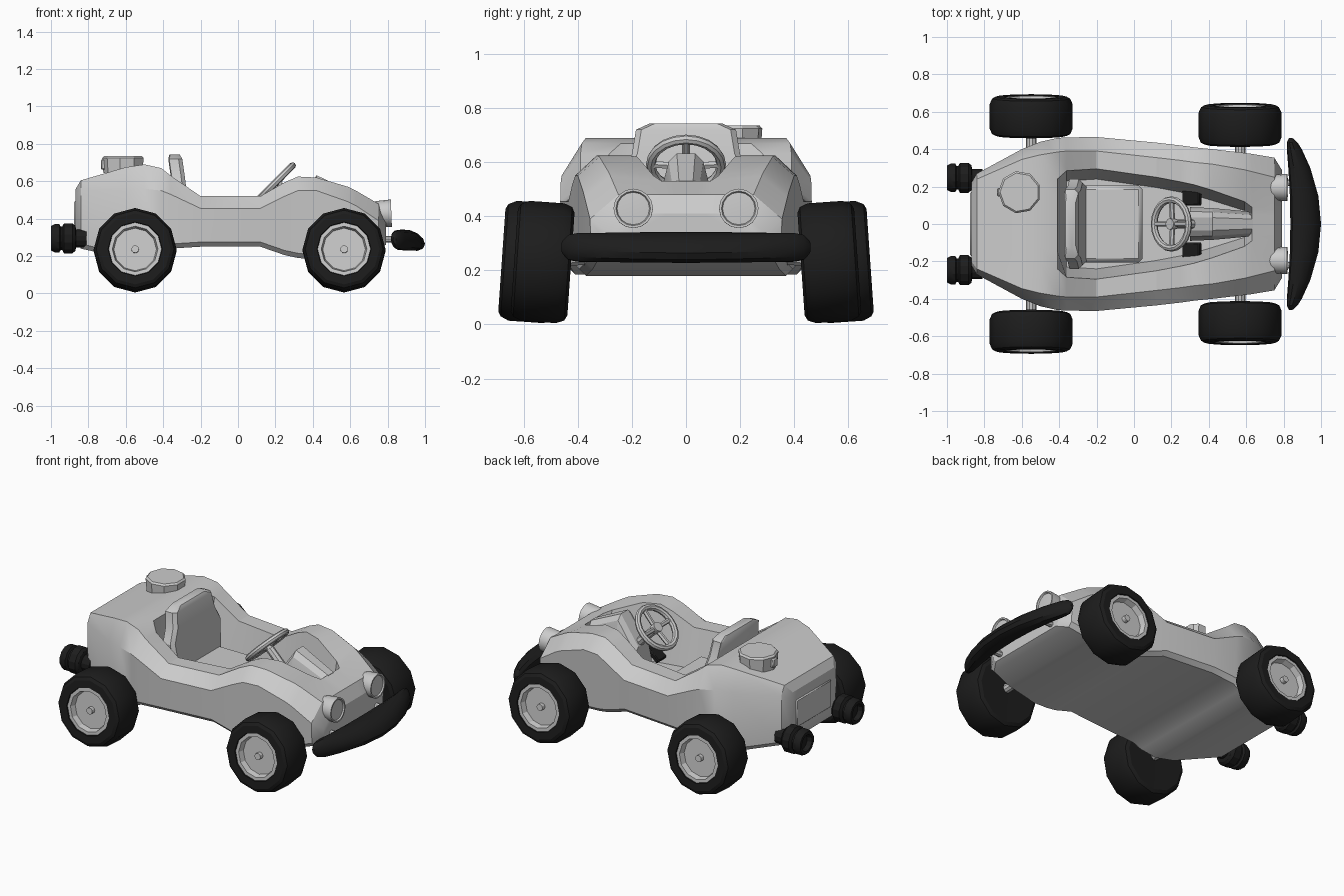
import bpy, bmesh
from math import pi, cos, sin, radians
from mathutils import Vector, Matrix

if "Cube" in bpy.data.objects:
    bpy.data.objects.remove(bpy.data.objects["Cube"])

dark = bpy.data.materials.new("black_rubber")
dark.diffuse_color = (0.012, 0.012, 0.012, 1)
dark.use_nodes = True
dark.node_tree.nodes["Principled BSDF"].inputs["Base Color"].default_value = dark.diffuse_color


def finish(name, bm, mat=None, bevel=0):
    bmesh.ops.remove_doubles(bm, verts=bm.verts, dist=1e-5)
    bmesh.ops.recalc_face_normals(bm, faces=bm.faces)
    me = bpy.data.meshes.new(name)
    bm.to_mesh(me)
    bm.free()
    ob = bpy.data.objects.new(name, me)
    bpy.context.collection.objects.link(ob)
    if mat:
        me.materials.append(mat)
    if bevel:
        b = ob.modifiers.new("bevel", 'BEVEL')
        b.width, b.segments = bevel, 1
    return ob


def loft(name, rings, mat=None, bevel=0):
    """Skin closed rings of equal point count and cap both ends."""
    bm = bmesh.new()
    vs = [[bm.verts.new(p) for p in r] for r in rings]
    n = len(vs[0])
    for a, b in zip(vs, vs[1:]):
        for i in range(n):
            bm.faces.new((a[i], a[(i + 1) % n], b[(i + 1) % n], b[i]))
    bm.faces.new(vs[0])
    bm.faces.new(vs[-1])
    return finish(name, bm, mat, bevel)


def lathe(name, profile, n, loc, axis, mat=None, phase=0.0):
    """Revolve (radius, height) points around an axis placed at loc."""
    bm = bmesh.new()
    m = Matrix.Translation(loc) @ Vector(axis).to_track_quat('Z', 'Y').to_matrix().to_4x4()
    vs = [[bm.verts.new(m @ Vector((r * cos(2 * pi * i / n + phase), r * sin(2 * pi * i / n + phase), h)))
           for i in range(n)] if r else [bm.verts.new(m @ Vector((0, 0, h)))] for r, h in profile]
    for a, b in zip(vs, vs[1:]):
        for i in range(n):
            q = [a[i % len(a)], a[(i + 1) % n % len(a)], b[(i + 1) % n % len(b)], b[i % len(b)]]
            bm.faces.new(list(dict.fromkeys(q)))
    return finish(name, bm, mat)


def rod(name, a, b, r, n=10, mat=None):
    a, b = Vector(a), Vector(b)
    L = (b - a).length
    return lathe(name, [(0, 0), (r, 0), (r, L), (0, L)], n, a, b - a, mat)


def box(name, loc, size, mat=None, bevel=0, tilt=0):
    bm = bmesh.new()
    m = Matrix.Translation(loc) @ Matrix.Rotation(tilt, 4, 'Y') @ Matrix.Diagonal((*size, 1))
    bmesh.ops.create_cube(bm, size=1, matrix=m)
    return finish(name, bm, mat, bevel)


# Body: x, bottom, half width, shoulder z, top half width, top z,
# cockpit half width, cockpit floor z (0 = closed deck)
stations = [
    (-.87, .29, .22, .52, .20, .555, .10, 0),
    (-.84, .24, .27, .55, .24, .605, .12, 0),
    (-.60, .185, .40, .555, .345, .675, .18, 0),
    (-.50, .185, .44, .56, .37, .69, .21, 0),
    (-.41, .215, .46, .55, .385, .67, .24, 0),
    (-.36, .24, .463, .53, .39, .63, .285, .30),
    (-.20, .25, .465, .455, .39, .52, .295, .29),
    (.12, .25, .435, .455, .355, .52, .25, .29),
    (.25, .205, .42, .52, .34, .595, .225, .29),
    (.32, .19, .41, .55, .33, .625, .21, .29),
    (.42, .18, .40, .55, .32, .62, .18, .29),
    (.59, .20, .38, .49, .29, .57, .12, .32),
    (.63, .205, .375, .47, .28, .55, .09, 0),
    (.75, .24, .355, .39, .25, .48, .08, 0),
    (.79, .26, .29, .34, .21, .41, .07, 0)]
rings = []
for x, zb, w, zs, t, zt, o, zf in stations:
    dip = .02 if .5 < x < .7 else 0
    zo = zt - dip
    half = [(w - .03, zb), (w - .005, zb + .025), (w, zs), (t, zt), (o, zo),
            (o - min(.055, o * .4) if zf else o * .6, zf or zo)]
    rings.append([(x, y, z) for y, z in half] + [(x, -y, z) for y, z in reversed(half)])
loft("body", rings)

# Rear plate
box("rear_plate", (-.868, 0, .41), (.016, .34, .17), bevel=.006)

# Wheels with camber, plus axles
tyre = [(0, -.1), (.19, -.105), (.21, -.095), (.222, -.065), (.222, .065), (.208, .095),
        (.19, .105), (.145, .105), (.135, .05), (0, .05)]
rim = [(.142, .07), (.142, .1), (.122, .1), (.114, .065), (.02, .065), (.02, .09), (0, .09)]
for end, x, y in (("rear", -.55, .576), ("front", .567, .53)):
    for side, s in (("left", 1), ("right", -1)):
        loc, axis = (x, s * y, .231), (0, s * cos(radians(4)), sin(radians(4)))
        lathe(f"{end}_{side}_tyre", tyre, 12, loc, axis, dark)
        lathe(f"{end}_{side}_rim", rim, 12, loc, axis)
        rod(f"{end}_{side}_axle", (x, s * .3, .25), (x, s * y, .24), .028)

# Front bumper: swept, curved bar with blunt rounded tips
rings = []
for y in (-.46, -.455, -.435, -.4, -.3, -.15, 0, .15, .3, .4, .435, .455, .46):
    u = abs(y) / .46
    front, back = 1.0 - .135 * u ** 2, .836 - .026 * u * u
    k = max(.3, (1 - u ** 24) ** .5)
    cx, rx, rz = (front + back) / 2, (front - back) / 2 * k, .054 * k
    ring = []
    for i in range(12):
        c, s = cos(2 * pi * i / 12), sin(2 * pi * i / 12)
        ring.append((cx + rx * c, y, .285 + rz * s - .25 * rx * c))
    rings.append(ring)
loft("front_bumper", rings, dark)

# Headlights, bumper mounts and exhausts on both sides
lamp = [(0, -.105), (.04, -.1), (.06, -.085), (.068, -.05), (.073, .02), (.073, .03), (.064, .03), (.06, .022), (0, .026)]
pipe = [(0, 0), (.05, 0), (.05, .055), (.07, .06), (.083, .075), (.083, .12), (.065, .13), (.065, .138),
        (.078, .145), (.078, .17), (.068, .19), (.05, .19), (.045, .16), (0, .16)]
for side, s in (("left", 1), ("right", -1)):
    lathe(f"{side}_headlight", lamp, 16, (.79, s * .195, .428), (1, 0, .04))
    rod(f"{side}_bumper_mount", (.74, s * .22, .29), (.86, s * .22, .29), .018, 8)
    lathe(f"{side}_exhaust", pipe, 12, (-.81, s * .247, .295), (-1, 0, 0), dark, pi / 12)
    box(f"{side}_pedal", (.31, s * .145, .36), (.12, .09, .03), dark, .006, radians(-40))

# Fuel cap with latch
lathe("fuel_cap", [(0, -.09), (.108, -.09), (.114, -.01), (.104, 0), (0, 0)], 9, (-.612, .17, .735), (0, 0, 1))
box("fuel_cap_latch", (-.718, .17, .69), (.03, .045, .055), bevel=.006)

# Seat cushion and tapering, reclined back
box("seat_cushion", (-.13, 0, .335), (.35, .41, .11), bevel=.02)
rings = []
for z, xf, w in ((.30, -.245, .21), (.55, -.275, .24), (.63, -.285, .20), (.72, -.298, .185), (.743, -.312, .135)):
    d = .07 if z < .74 else .05
    rings.append([(xf, -w + .02, z), (xf, w - .02, z), (xf - .02, w, z), (xf - d, w, z),
                  (xf - d - .005, w - .02, z), (xf - d - .005, -w + .02, z), (xf - d, -w, z), (xf - .02, -w, z)])
loft("seat_back", rings)

# Dashboard console: a rounded wedge that peaks under the steering wheel
rings = []
for x, w, z in ((.30, .09, .46), (.42, .085, .632), (.635, .065, .53)):
    rings.append([(x, -w, .28), (x, -w, z - .11), (x, -w * .75, z - .03), (x, -w * .4, z),
                  (x, w * .4, z), (x, w * .75, z - .03), (x, w, z - .11), (x, w, .28)])
loft("dash_console", rings)

# Steering wheel: ring, spokes, hub and column
centre = Vector((.2, 0, .592))
axis, up = Vector((-1, 0, 1)).normalized(), Vector((1, 0, 1)).normalized()
ring_profile = [(.13 + .018 * cos(2 * pi * i / 8), .018 * sin(2 * pi * i / 8)) for i in range(9)]
lathe("steering_wheel_ring", ring_profile, 20, centre, axis)
for i in range(4):
    d = up * cos(i * pi / 2) + Vector((0, 1, 0)) * sin(i * pi / 2)
    rod(f"steering_spoke_{i + 1}", centre - axis * .01, centre + d * .13, .014, 6)
rod("steering_hub", centre - axis * .025, centre + axis * .014, .03, 12)
rod("steering_column", centre, centre - axis * .28, .025, 8)

# Smooth shading that keeps the hard edges
for ob in bpy.context.scene.objects:
    ob.select_set(True)
    bpy.context.view_layer.objects.active = ob
bpy.ops.object.shade_smooth_by_angle(angle=radians(28))
